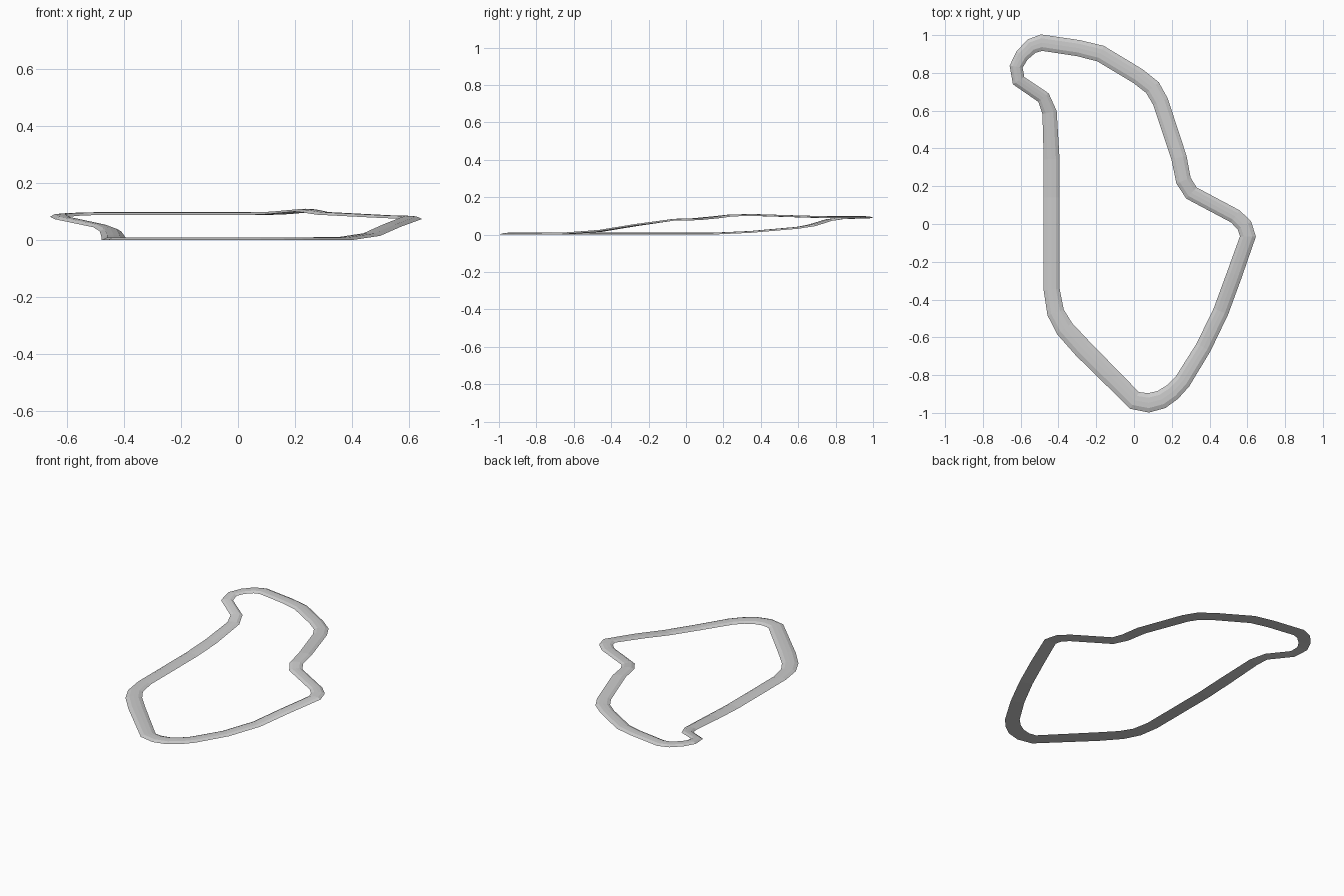
import bpy, bmesh
from mathutils import Vector

# Centreline of the circuit: x, y, top height, width
PATH = [
    (-.436, .341, .020, .084), (-.436, .14, .011, .085), (-.436, -.347, .011, .085),
    (-.415, -.468, .011, .09), (-.368, -.553, .011, .098), (-.272, -.659, .011, .103),
    (.003, -.934, .011, .095), (.077, -.947, .011, .1), (.146, -.929, .011, .098),
    (.204, -.889, .011, .092), (.257, -.833, .011, .088), (.368, -.653, .012, .084),
    (.46, -.463, .026, .083), (.532, -.267, .058, .083), (.603, -.066, .085, .08),
    (.585, -.008, .087, .08), (.537, .04, .088, .078), (.304, .164, .1, .078),
    (.262, .23, .108, .08), (.238, .352, .111, .082), (.14, .648, .102, .084),
    (.098, .722, .1, .086), (.021, .783, .099, .087), (-.177, .902, .099, .088),
    (-.294, .931, .099, .086), (-.489, .96, .099, .085), (-.542, .942, .098, .08),
    (-.593, .892, .096, .072), (-.624, .833, .093, .066), (-.611, .759, .084, .066),
    (-.479, .669, .056, .068), (-.447, .59, .042, .076),
]

# Cross-section: fraction of width across, drop below the top
SECTION = [(-.5, .010), (-.27, .001), (0, 0), (.27, .001), (.5, .010)]


def side_vector(i):
    """Mitred sideways direction at a path point."""
    n = len(PATH)
    a, b, c = (Vector(PATH[k % n][:2]) for k in (i - 1, i, i + 1))
    d1, d2 = (b - a).normalized(), (c - b).normalized()
    t = (d1 + d2).normalized()
    side = Vector((t.y, -t.x))
    return side / max(side.dot(Vector((d1.y, -d1.x))), .7)


# Closed road ribbon with sloping shoulders
bm = bmesh.new()
rings = []
for i, (x, y, z, w) in enumerate(PATH):
    s = side_vector(i)
    rings.append([bm.verts.new((x + s.x * u * w, y + s.y * u * w, max(z - d, 0)))
                  for u, d in SECTION])
for i, ring in enumerate(rings):
    nxt = rings[(i + 1) % len(rings)]
    for j in range(len(ring)):
        k = (j + 1) % len(ring)
        bm.faces.new((ring[j], ring[k], nxt[k], nxt[j]))
bmesh.ops.recalc_face_normals(bm, faces=bm.faces)

# Rest the lowest edge on the ground
low = min(v.co.z for v in bm.verts)
bmesh.ops.translate(bm, verts=bm.verts, vec=(0, 0, -low))

mesh = bpy.data.meshes.new("circuit_road")
bm.to_mesh(mesh)
bm.free()
road = bpy.data.objects.new("circuit_road", mesh)
bpy.context.collection.objects.link(road)
